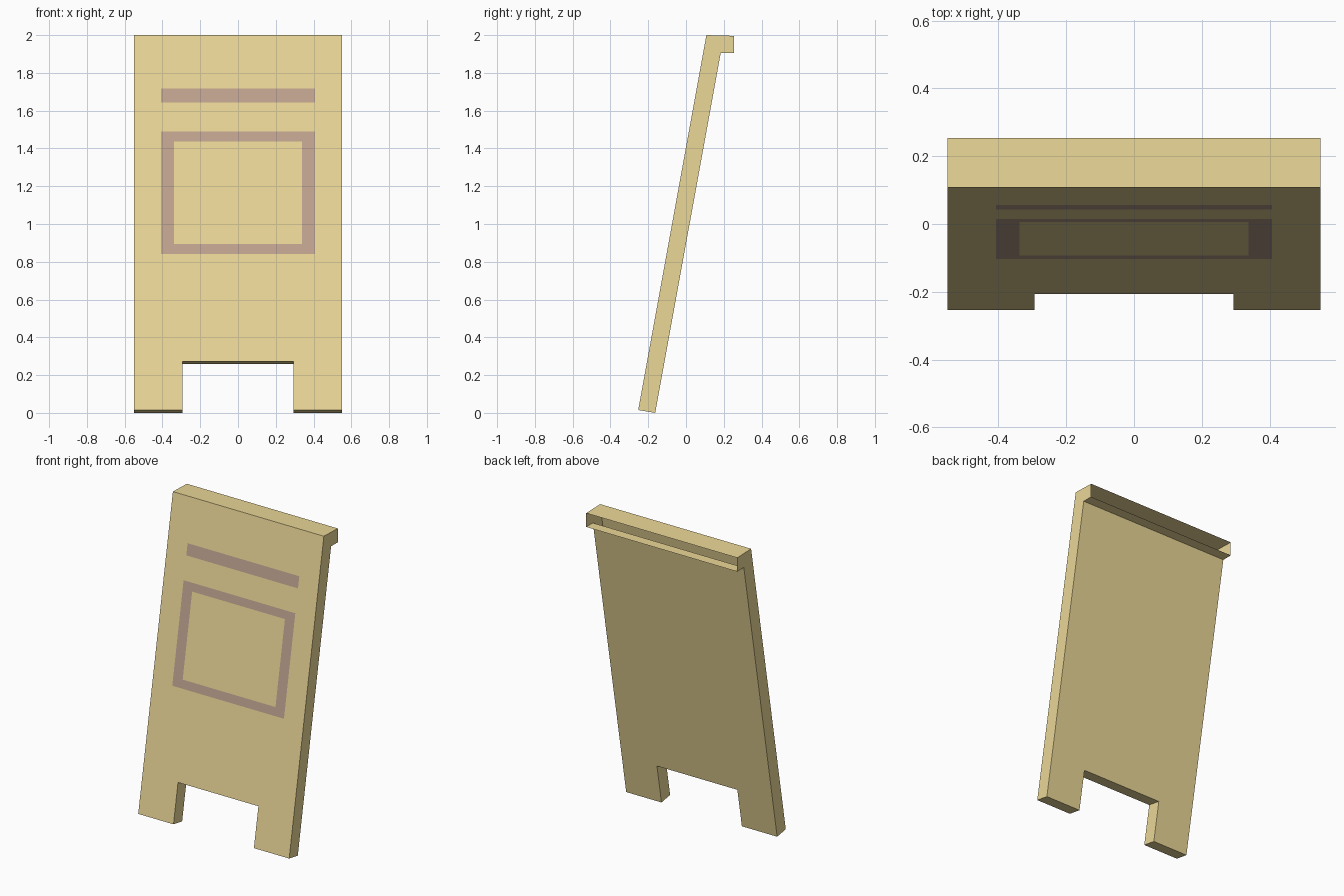
import bpy, bmesh
from mathutils import Vector

if "Cube" in bpy.data.objects:
    bpy.data.objects.remove(bpy.data.objects["Cube"])

W, LEG = 0.55, 0.293
SLOPE = 0.361 / 1.985
BACK = Vector((0, 0.09, -0.015))


def material(name, rgb):
    m = bpy.data.materials.new(name)
    m.diffuse_color = (*rgb, 1)
    m.use_nodes = True
    m.node_tree.nodes["Principled BSDF"].inputs["Base Color"].default_value = m.diffuse_color
    return m


def on_front(x, z):
    return Vector((x, -0.253 + (z - 0.015) * SLOPE, z))


bm = bmesh.new()

# Leaning board: front outline with the leg cutout, and its back copy
outline = [(-W, 2.0), (-W, 0.015), (-LEG, 0.015), (-LEG, 0.273),
           (LEG, 0.273), (LEG, 0.015), (W, 0.015), (W, 2.0)]
front = [bm.verts.new(on_front(x, z)) for x, z in outline]
back = [bm.verts.new(v.co + BACK) for v in front]
for i in (0, 7):
    back[i].co = (outline[i][0], 0.1835, 1.905)
front_face = bm.faces.new(front)
bm.faces.new(back[::-1])
for i in range(7):
    bm.faces.new((front[i], back[i], back[i + 1], front[i + 1]))

# Hollow top lip, open at the rear
low = [bm.verts.new((x, 0.253, 1.905)) for x in (-W, W)]
high = [bm.verts.new((x, 0.253, 1.996)) for x in (-W, W)]
for k, i in enumerate((0, 7)):
    bm.faces.new((front[i], back[i], low[k], high[k]))
bm.faces.new((front[0], front[7], high[1], high[0]))
bm.faces.new((back[0], back[7], low[1], low[0]))
bmesh.ops.recalc_face_normals(bm, faces=bm.faces)
front_face.normal_update()
if front_face.normal.y > 0:
    bmesh.ops.reverse_faces(bm, faces=bm.faces)

# Cut the front sheet along the painted borders
faces = [front_face]
cuts = [((x, 0, 0), (1, 0, 0)) for x in (-0.407, -0.338, 0.338, 0.407)]
cuts += [((0, 0, z), (0, 0, 1)) for z in (0.84, 0.895, 1.437, 1.49, 1.643, 1.718)]
for co, no in cuts:
    geom = set(faces)
    for f in faces:
        geom.update(f.edges)
        geom.update(f.verts)
    res = bmesh.ops.bisect_plane(bm, geom=list(geom), plane_co=co, plane_no=no)
    faces = list({g for g in res["geom"] if isinstance(g, bmesh.types.BMFace)})

# Paint the stripe and the rectangular frame
for f in faces:
    c = f.calc_center_median()
    x, z = abs(c.x), c.z
    stripe = x < 0.407 and 1.643 < z < 1.718
    frame = x < 0.407 and 0.84 < z < 1.49
    hole = x < 0.338 and 0.895 < z < 1.437
    f.material_index = int(stripe or (frame and not hole))

mesh = bpy.data.meshes.new("sign_board")
bm.to_mesh(mesh)
bm.free()
mesh.materials.append(material("yellow_paint", (0.83, 0.68, 0.31)))
mesh.materials.append(material("brown_paint", (0.53, 0.37, 0.28)))
board = bpy.data.objects.new("sign_board", mesh)
bpy.context.collection.objects.link(board)
